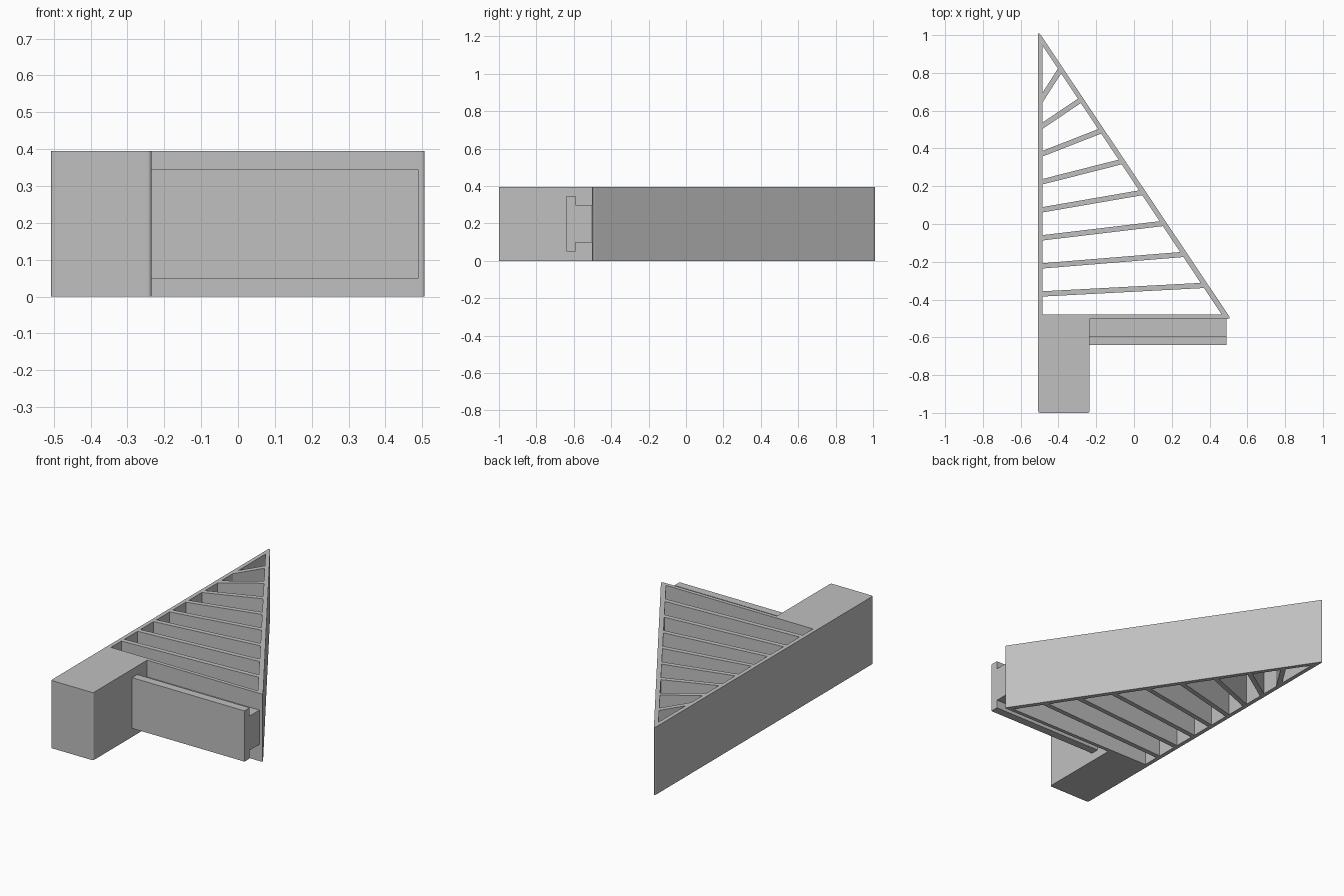
import bpy, bmesh
from mathutils import Vector

if "Cube" in bpy.data.objects:
    bpy.data.objects.remove(bpy.data.objects["Cube"])

HEIGHT = 0.395
grey = bpy.data.materials.new("plain grey")
grey.use_nodes = True
colour = (0.53, 0.53, 0.53, 1)
grey.diffuse_color = colour
grey.node_tree.nodes["Principled BSDF"].inputs["Base Color"].default_value = colour


def extruded(name, loops, offset, to_world):
    """Fill an outline (with optional holes), extrude it and make an object."""
    bm = bmesh.new()
    for loop in loops:
        vs = [bm.verts.new(to_world(*p)) for p in loop]
        for a, b in zip(vs, vs[1:] + vs[:1]):
            bm.edges.new((a, b))
    bmesh.ops.triangle_fill(bm, edges=bm.edges[:], use_beauty=True)
    cap = bmesh.ops.extrude_face_region(bm, geom=bm.faces[:], use_keep_orig=True)
    moved = [g for g in cap["geom"] if isinstance(g, bmesh.types.BMVert)]
    bmesh.ops.translate(bm, verts=moved, vec=offset)
    bmesh.ops.recalc_face_normals(bm, faces=bm.faces[:])
    mesh = bpy.data.meshes.new(name)
    bm.to_mesh(mesh)
    bm.free()
    mesh.materials.append(grey)
    obj = bpy.data.objects.new(name, mesh)
    bpy.context.collection.objects.link(obj)
    return obj


def rounded(points, steps=4):
    """Round the corners of (x, y, radius) points."""
    out = []
    for i, (x, y, r) in enumerate(points):
        p = Vector((x, y))
        if not r:
            out.append(p)
            continue
        a = p + (Vector(points[i - 1][:2]) - p).normalized() * r
        b = p + (Vector(points[(i + 1) % len(points)][:2]) - p).normalized() * r
        for k in range(steps + 1):
            t = k / steps
            out.append(a * (1 - t) ** 2 + p * 2 * t * (1 - t) + b * t * t)
    return out


# Outline of the wedge frame together with the solid grip block
outline = rounded([(-0.508, -1, 0.012), (-0.235, -1, 0.012), (-0.235, -0.502, 0),
                   (0.513, -0.502, 0.018), (-0.508, 1.022, 0.026)])

# Pockets between slanted ribs, bounded by the long wall and the sloping wall
WALL, FLOOR, HALF = -0.484, -0.48, 0.014
corner, apex = Vector((0.465, FLOOR)), Vector((WALL, 0.945))


def rib_edge(i, side):
    """Ends of one edge of rib i, on the long wall and on the sloping wall."""
    start = Vector((WALL, -0.37 + 0.1485 * i))
    end = Vector((0.37 - 0.108 * i, -0.325 + 0.164 * i))
    d = (end - start).normalized()
    n = Vector((-d.y, d.x)) * HALF * side
    slope = apex - corner
    t = (corner - start - n).cross(slope) / d.cross(slope)
    return (Vector((WALL, start.y + n.y - n.x * d.y / d.x)), start + n + d * t)


RIBS = 8
pockets = []
for i in range(RIBS + 1):
    low = rib_edge(i - 1, 1) if i else (Vector((WALL, FLOOR)), corner)
    high = rib_edge(i, -1)[::-1] if i < RIBS else (apex,)
    pockets.append([*low, *high])

extruded("ribbed_wedge_frame", [outline] + pockets, (0, 0, HEIGHT),
         lambda x, y: (x, y, 0))

# T-shaped slide rail along the front
half = [(-0.502, 0.1), (-0.592, 0.1), (-0.592, 0.148), (-0.64, 0.148)]
rail = half + [(y, -z) for y, z in reversed(half)]
extruded("slide_rail", [rail], (0.725, 0, 0),
         lambda y, z: (-0.235, y, HEIGHT / 2 + z))
